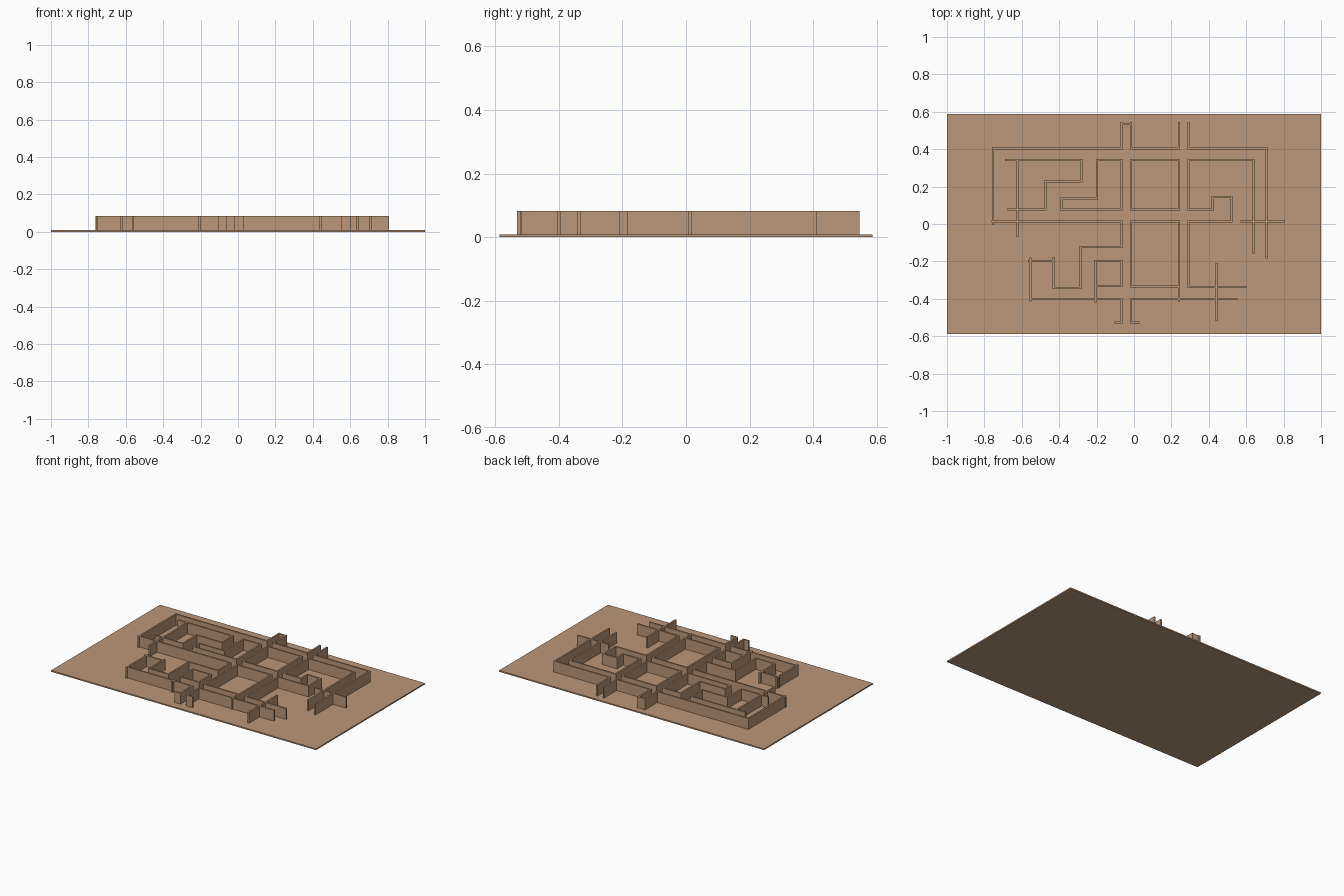
import bpy, bmesh

if "Cube" in bpy.data.objects:
    bpy.data.objects.remove(bpy.data.objects["Cube"])

BASE_TOP, WALL_TOP, T = 0.009, 0.083, 0.011

mat = bpy.data.materials.new("tan_card")
mat.diffuse_color = (0.5, 0.31, 0.19, 1)
mat.use_nodes = True
mat.node_tree.nodes["Principled BSDF"].inputs["Base Color"].default_value = mat.diffuse_color


def add_box(bm, x0, x1, y0, y1, z0, z1):
    v = [bm.verts.new((x, y, z)) for z in (z0, z1)
         for x, y in ((x0, y0), (x1, y0), (x1, y1), (x0, y1))]
    for f in ((3, 2, 1, 0), (4, 5, 6, 7), (0, 1, 5, 4),
              (1, 2, 6, 5), (2, 3, 7, 6), (3, 0, 4, 7)):
        bm.faces.new([v[i] for i in f])


def finish(bm, name):
    me = bpy.data.meshes.new(name)
    bm.to_mesh(me)
    bm.free()
    me.materials.append(mat)
    bpy.context.collection.objects.link(bpy.data.objects.new(name, me))


def walls(name, *runs):
    """Each run: first axis, start x, start y, then alternating new x / new y."""
    bm = bmesh.new()
    h = T / 2
    for axis, x, y, *stops in runs:
        for s in stops:
            nx, ny = (s, y) if axis == "x" else (x, s)
            add_box(bm, min(x, nx) - h, max(x, nx) + h, min(y, ny) - h,
                    max(y, ny) + h, BASE_TOP - 0.002, WALL_TOP)
            x, y, axis = nx, ny, "y" if axis == "x" else "x"
    finish(bm, name)


# Floor plate
bm = bmesh.new()
add_box(bm, -1, 1, -0.587, 0.587, 0, BASE_TOP)
finish(bm, "floor_plate")

# Corridor lines shared by many walls
A, B, C, D = -0.066, -0.016, 0.241, 0.292     # vertical corridor edges
TOP, IN, LOW, MID, BOT, END = 0.405, 0.342, 0.077, 0.013, -0.4, 0.54

# Outer walls of the upper half
walls("upper_left_outer_wall", ("y", A, END, TOP, -0.753, 0.003),
      ("x", -0.757, MID, A))
walls("upper_middle_outer_wall", ("y", B, END, TOP, C, END), ("x", A, 0.535, B))
walls("upper_right_outer_wall", ("y", D, END, TOP, 0.708, -0.178))

# Inner blocks of the upper half
walls("upper_left_inner_wall",
      ("x", -0.685, IN, -0.28, 0.227, -0.472, LOW, -0.67),
      ("y", -0.622, IN, -0.065))
walls("stepped_room_wall",
      ("x", A, IN, -0.199, 0.135, -0.388, LOW, A, IN))
walls("upper_middle_room_wall", ("x", B, IN, C, LOW, B, IN))
walls("upper_right_inner_wall",
      ("y", 0.638, -0.155, IN, D, LOW, 0.421, 0.145, 0.522, MID, D),
      ("x", 0.576, MID, 0.803))

# Lower half
walls("lower_left_stepped_wall",
      ("y", A, MID, -0.123, -0.286, -0.343, -0.429, -0.185),
      ("x", -0.562, -0.197, -0.429), ("y", -0.554, -0.185, -0.408))
walls("lower_left_outer_wall", ("x", -0.554, BOT, A, -0.527))
walls("small_room_wall", ("x", A, -0.197, -0.205, -0.415),
      ("y", A, -0.197, -0.331, -0.205))
walls("lower_middle_room_wall", ("x", C, MID, B, -0.335, C),
      ("y", C, MID, -0.408))
walls("lower_right_wall", ("y", D, MID, -0.336, 0.597))
walls("lower_right_outer_wall", ("y", B, -0.527, BOT, 0.549))
walls("lower_right_cross_wall", ("y", 0.441, -0.213, -0.514))
walls("entrance_end_wall", ("x", -0.102, -0.527, A), ("x", B, -0.527, 0.025))
